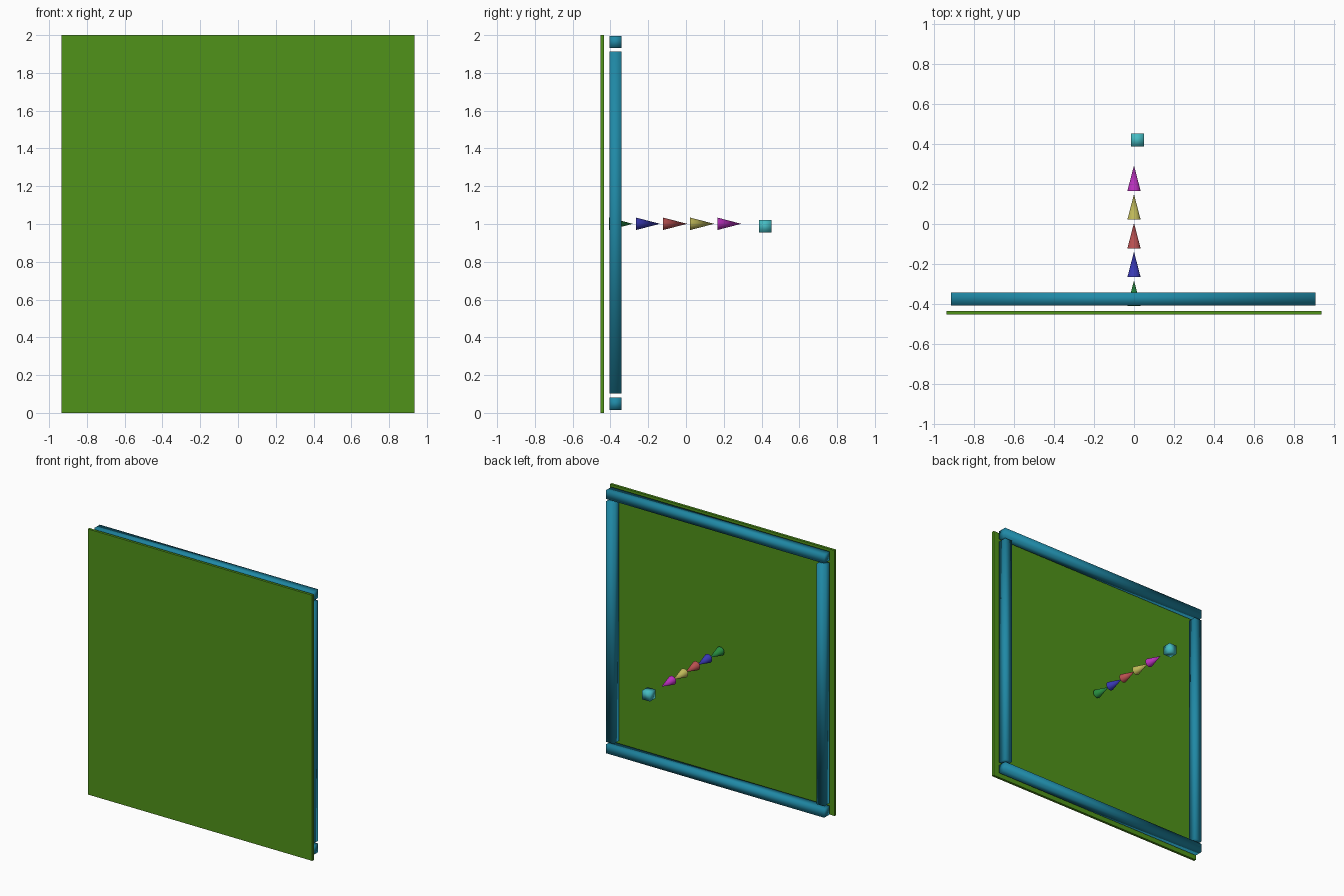
import bpy, math

if "Cube" in bpy.data.objects:
    bpy.data.objects.remove(bpy.data.objects["Cube"])


def paint(ob, rgb):
    name = "paint_%d_%d_%d" % tuple(round(c * 100) for c in rgb)
    mat = bpy.data.materials.get(name) or bpy.data.materials.new(name)
    mat.diffuse_color = (*rgb, 1)
    mat.use_nodes = True
    mat.node_tree.nodes["Principled BSDF"].inputs["Base Color"].default_value = mat.diffuse_color
    ob.data.materials.append(mat)


def box(name, lo, hi, rgb, smooth=False):
    centre = [(a + b) / 2 for a, b in zip(lo, hi)]
    bpy.ops.mesh.primitive_cube_add(size=1, location=centre)
    ob = bpy.context.object
    ob.name = name
    ob.scale = [b - a for a, b in zip(lo, hi)]
    bpy.ops.object.transform_apply(location=False, rotation=False, scale=True)
    if smooth:
        bpy.ops.object.shade_smooth()
    paint(ob, rgb)
    return ob


PANEL = (0.08, 0.29, 0.01)
BLUE = (0.014, 0.25, 0.38)
Y0, Y1 = -0.406, -0.341

# Thin front panel
box("panel", (-0.935, -0.452, 0), (0.935, -0.433, 2), PANEL)

# Frame rails and posts behind the panel
for name, z in (("bottom_rail", 0.016), ("top_rail", 1.931)):
    box(name, (-0.913, Y0, z), (0.907, Y1, z + 0.065), BLUE, True)
for name, x in (("left_post", -0.913), ("right_post", 0.842)):
    box(name, (x, Y0, 0.102), (x + 0.065, Y1, 1.912), BLUE, True)

# Row of cones pointing to the back
colours = [(0.02, 0.26, 0.05), (0.04, 0.04, 0.45), (0.48, 0.08, 0.08),
           (0.52, 0.48, 0.1), (0.48, 0.03, 0.5)]
for i, rgb in enumerate(colours):
    bpy.ops.mesh.primitive_cone_add(
        vertices=32, radius1=0.033, radius2=0, depth=0.127,
        location=(0, -0.345 + i * 0.1435, 1.001),
        rotation=(-math.pi / 2, 0, 0))
    cone = bpy.context.object
    cone.name = "cone_%d" % (i + 1)
    bpy.ops.object.shade_smooth_by_angle(angle=math.radians(40))
    paint(cone, rgb)

# Small block at the end of the row
box("end_block", (-0.016, 0.386, 0.954), (0.05, 0.452, 1.02),
    (0.06, 0.5, 0.54), True)
